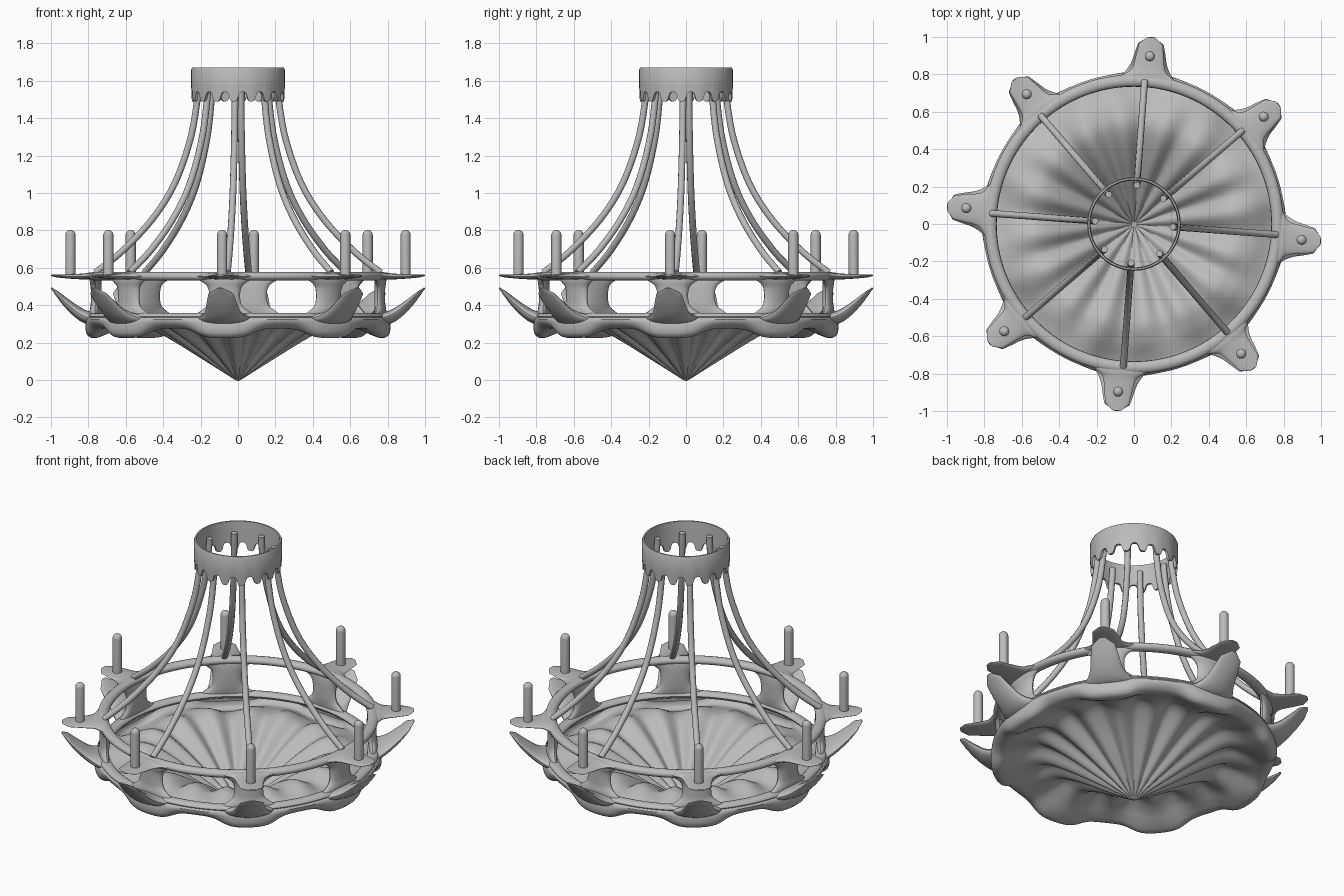
import bpy, bmesh, math
from math import sin, cos, pi

cube = bpy.data.objects.get("Cube")
if cube:
    bpy.data.objects.remove(cube)

ARMS = 8
START = math.radians(-5.4)
ANGLES = [START + i * 2 * pi / ARMS for i in range(ARMS)]

metal = bpy.data.materials.new("grey metal")
metal.use_nodes = True
GREY = (0.5, 0.5, 0.5, 1)
metal.diffuse_color = GREY
metal.node_tree.nodes["Principled BSDF"].inputs["Base Color"].default_value = GREY


def finish(name, bm, sharp=40):
    bmesh.ops.recalc_face_normals(bm, faces=bm.faces)
    mesh = bpy.data.meshes.new(name)
    bm.to_mesh(mesh)
    bm.free()
    mesh.materials.append(metal)
    obj = bpy.data.objects.new(name, mesh)
    bpy.context.collection.objects.link(obj)
    bpy.ops.object.select_all(action='DESELECT')
    obj.select_set(True)
    bpy.context.view_layer.objects.active = obj
    bpy.ops.object.shade_smooth_by_angle(angle=math.radians(sharp))
    return obj


def bridge(bm, rings):
    for a, b in zip(rings, rings[1:]):
        n = len(a)
        for i in range(n):
            j = (i + 1) % n
            bm.faces.new((a[i], a[j], b[j], b[i]))


def polar(r, a, z):
    return (r * cos(a), r * sin(a), z)


def smooth_path(pts, steps):
    """Catmull-Rom interpolation through tuples of any length."""
    ext = [pts[0]] + pts + [pts[-1]]
    out = []
    for p0, p1, p2, p3 in zip(ext, ext[1:], ext[2:], ext[3:]):
        for s in range(steps):
            t = s / steps
            out.append(tuple(b + 0.5 * t * (c - a + t * (2*a - 5*b + 4*c - d + t * (3*(b - c) + d - a)))
                             for a, b, c, d in zip(p0, p1, p2, p3)))
    return out + [pts[-1]]


def loft_arms(name, stations, tip=(), sides=20):
    """Flattened strip in the radial plane, wrapped about z; stations are (r, z, half width, half thickness)."""
    bm = bmesh.new()
    path = smooth_path(stations, 4) + list(tip)
    for ang in ANGLES:
        rings = []
        for k, (r, z, w, t) in enumerate(path):
            a, b = path[max(k - 1, 0)], path[min(k + 1, len(path) - 1)]
            dr, dz = b[0] - a[0], b[1] - a[1]
            length = math.hypot(dr, dz)
            nr, nz = -dz / length, dr / length
            ring = []
            for i in range(sides):
                u = 2 * pi * i / sides
                off = t * sin(u)
                ring.append(bm.verts.new(polar(r + nr * off, ang + w * cos(u) / r, z + nz * off)))
            rings.append(ring)
        bridge(bm, rings)
        bm.faces.new(rings[0])
        bm.faces.new(rings[-1])
    return finish(name, bm)


def hoop(name, radius, z, wide, tall, segs=128, sides=14):
    bm = bmesh.new()
    rings = []
    for i in range(segs):
        a = 2 * pi * i / segs
        rings.append([bm.verts.new(polar(radius + wide * cos(2 * pi * k / sides), a,
                                         z + tall * sin(2 * pi * k / sides))) for k in range(sides)])
    bridge(bm, rings + rings[:1])
    return finish(name, bm)


# Rings
hoop("upper_ring", 0.767, 0.555, 0.032, 0.023)
hoop("lower_ring", 0.767, 0.340, 0.033, 0.020)

# Candle platforms, pillars between the rings, and upturned blades
loft_arms("candle_platforms", [(0.76, .556, .21, .018), (0.80, .556, .14, .018), (0.83, .554, .092, .016),
                               (0.90, .554, .075, .012), (0.968, .556, .064, .008)], [(1.002, .56, .022, .004)])
loft_arms("pillars", [(0.77, .56, .20, .022), (0.767, .53, .13, .028), (0.762, .49, .088, .028),
                      (0.762, .41, .088, .028), (0.767, .37, .13, .028), (0.77, .33, .20, .022)])
loft_arms("upturned_blades", [(0.76, .325, .18, .03), (0.81, .335, .13, .034), (0.86, .362, .098, .03),
                              (0.92, .412, .082, .022), (0.97, .462, .068, .012)], [(1.002, .492, .015, .004)])

# Candles with domed tops
bm = bmesh.new()
CANDLE_R, SIDES = 0.027, 16
for ang in ANGLES:
    cx, cy, _ = polar(0.9, ang, 0)
    outline = [(CANDLE_R, 0.555)] + [(CANDLE_R * cos(t), 0.776 + CANDLE_R * sin(t))
                                     for t in (k * pi / 12 for k in range(6))]
    rings = [[bm.verts.new((cx + r * cos(2 * pi * i / SIDES), cy + r * sin(2 * pi * i / SIDES), z))
              for i in range(SIDES)] for r, z in outline]
    bridge(bm, rings)
    bm.faces.new(rings[0])
    bm.faces.new(rings[-1])
finish("candles", bm)

# Curved rods from the crown to the upper ring
rod_path = smooth_path([(.208, 1.61), (.218, 1.5), (.255, 1.29), (.34, 1.05),
                        (.46, .86), (.62, .69), (.765, .575)], 6)
rods = bpy.data.curves.new("rods", 'CURVE')
rods.dimensions = '3D'
rods.bevel_depth = 0.018
rods.bevel_resolution = 3
rods.use_fill_caps = True
for ang in ANGLES:
    spline = rods.splines.new('POLY')
    spline.points.add(len(rod_path) - 1)
    for p, (r, z) in zip(spline.points, rod_path):
        p.co = (*polar(r, ang + 0.02, z), 1)
rods.materials.append(metal)
bpy.context.collection.objects.link(bpy.data.objects.new("rods", rods))

# Crown with rounded teeth along the lower edge
bm = bmesh.new()
SEGS, TEETH = 384, 16
rings = []
for i in range(SEGS):
    a = 2 * pi * i / SEGS
    low = 1.515 - 0.026 * math.tanh(2 * cos(TEETH * a))
    rings.append([bm.verts.new(polar(r, START + a, z)) for r, z in
                  [(.247, low), (.25, 1.56), (.25, 1.66), (.245, 1.67), (.236, 1.67), (.232, 1.56), (.232, low)]])
bridge(bm, rings + rings[:1])
finish("crown", bm)

# Fluted bowl: (radius, height, fine flute depth, rim lobe depth)
bowl_profile = smooth_path([(.02, .012, .001, 0), (.2, .137, .013, 0), (.38, .258, .021, .003),
                            (.52, .325, .02, .006), (.62, .312, .013, .014), (.70, .277, .005, .026),
                            (.76, .256, 0, .028), (.795, .275, 0, .022), (.803, .32, 0, .003),
                            (.77, .343, 0, 0)], 4)
bm = bmesh.new()
SEGS = 192
rings = []
for r, z, flute, lobe in bowl_profile:
    ring = []
    for i in range(SEGS):
        a = 2 * pi * i / SEGS
        wave = math.tanh(1.6 * cos(ARMS * a))
        ring.append(bm.verts.new(polar(r + 0.6 * lobe * wave, START + a,
                                       z - flute * cos(2 * ARMS * a) - lobe * wave)))
    rings.append(ring)
bridge(bm, rings)
tip = bm.verts.new((0, 0, 0))
for i in range(SEGS):
    bm.faces.new((rings[0][(i + 1) % SEGS], rings[0][i], tip))
bowl = finish("fluted_bowl", bm)
shell = bowl.modifiers.new("shell", 'SOLIDIFY')
shell.thickness = 0.012
shell.offset = 0
